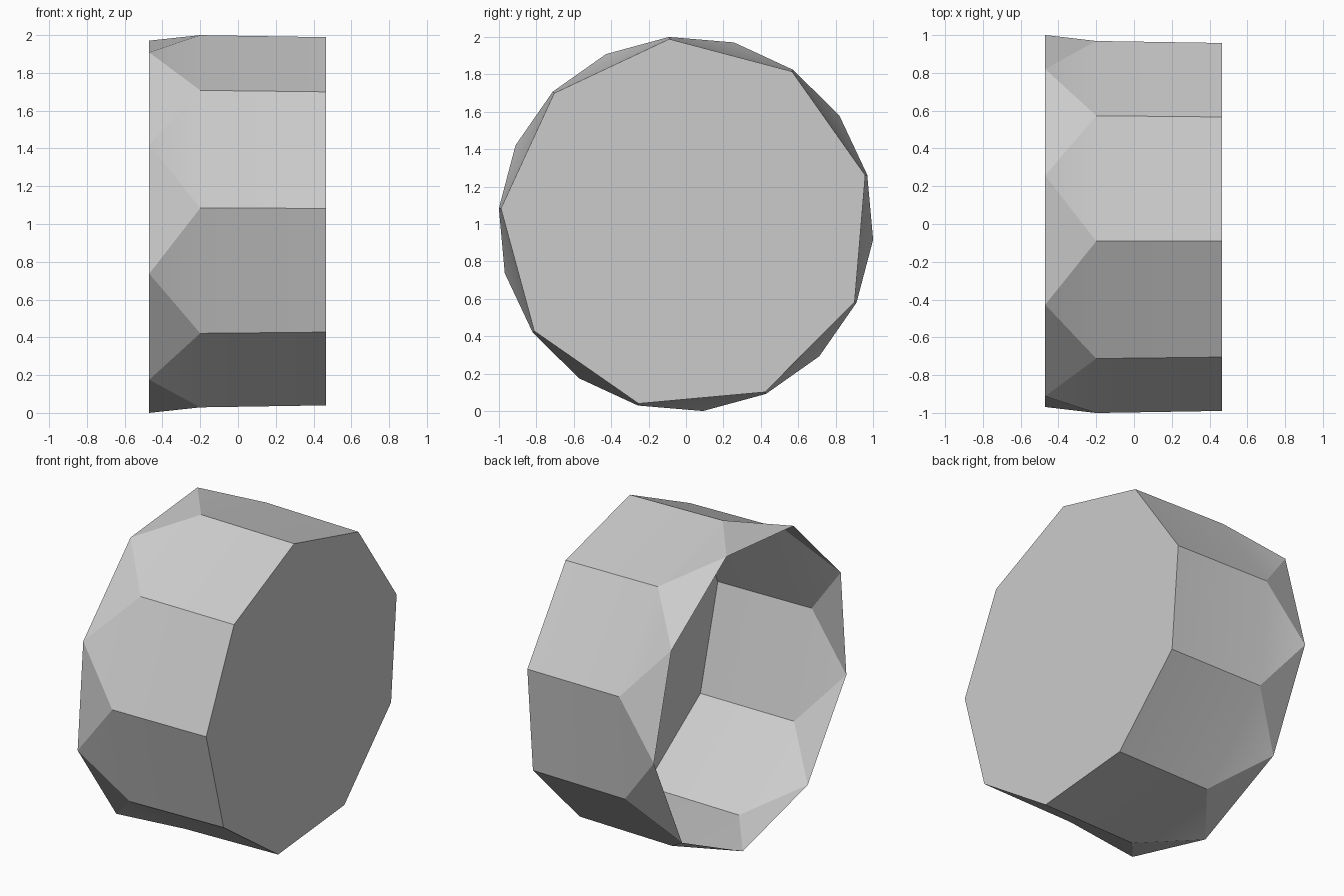
import bpy, bmesh
from math import cos, sin, radians

SIDES = 9
STEP = 360 / SIDES
START = 95.2

if "Cube" in bpy.data.objects:
    bpy.data.objects.remove(bpy.data.objects["Cube"])

# plain grey
grey = bpy.data.materials.new("light_grey")
colour = (0.6, 0.6, 0.6, 1)
grey.use_nodes = True
grey.diffuse_color = colour
grey.node_tree.nodes["Principled BSDF"].inputs["Base Color"].default_value = colour


def ring(bm, x, radius, turn=0):
    """Nine-sided ring of vertices around the x axis."""
    angles = [radians(START + turn + STEP * i) for i in range(SIDES)]
    return [bm.verts.new((x, radius * cos(a), 1 + radius * sin(a))) for a in angles]


bm = bmesh.new()
cap = ring(bm, 0.465, 0.993)
waist = ring(bm, -0.2, 1.004)
rim = ring(bm, -0.47, 1.004, STEP / 2)

# closed end, straight wall, and zigzag band up to the open rim
bm.faces.new(cap)
for i in range(SIDES):
    j = (i + 1) % SIDES
    bm.faces.new((cap[i], waist[i], waist[j], cap[j]))
    bm.faces.new((waist[i], rim[i], waist[j]))
    bm.faces.new((rim[i], rim[j], waist[j]))
bmesh.ops.recalc_face_normals(bm, faces=bm.faces)
if max(bm.faces, key=lambda f: f.calc_center_median().x).normal.x < 0:
    bmesh.ops.reverse_faces(bm, faces=bm.faces)

mesh = bpy.data.meshes.new("open_cup")
bm.to_mesh(mesh)
bm.free()
mesh.materials.append(grey)
cup = bpy.data.objects.new("open_cup", mesh)
bpy.context.collection.objects.link(cup)

# soft band, crisp wall corners
bpy.ops.object.select_all(action="DESELECT")
cup.select_set(True)
bpy.context.view_layer.objects.active = cup
bpy.ops.object.shade_smooth_by_angle(angle=radians(30))
